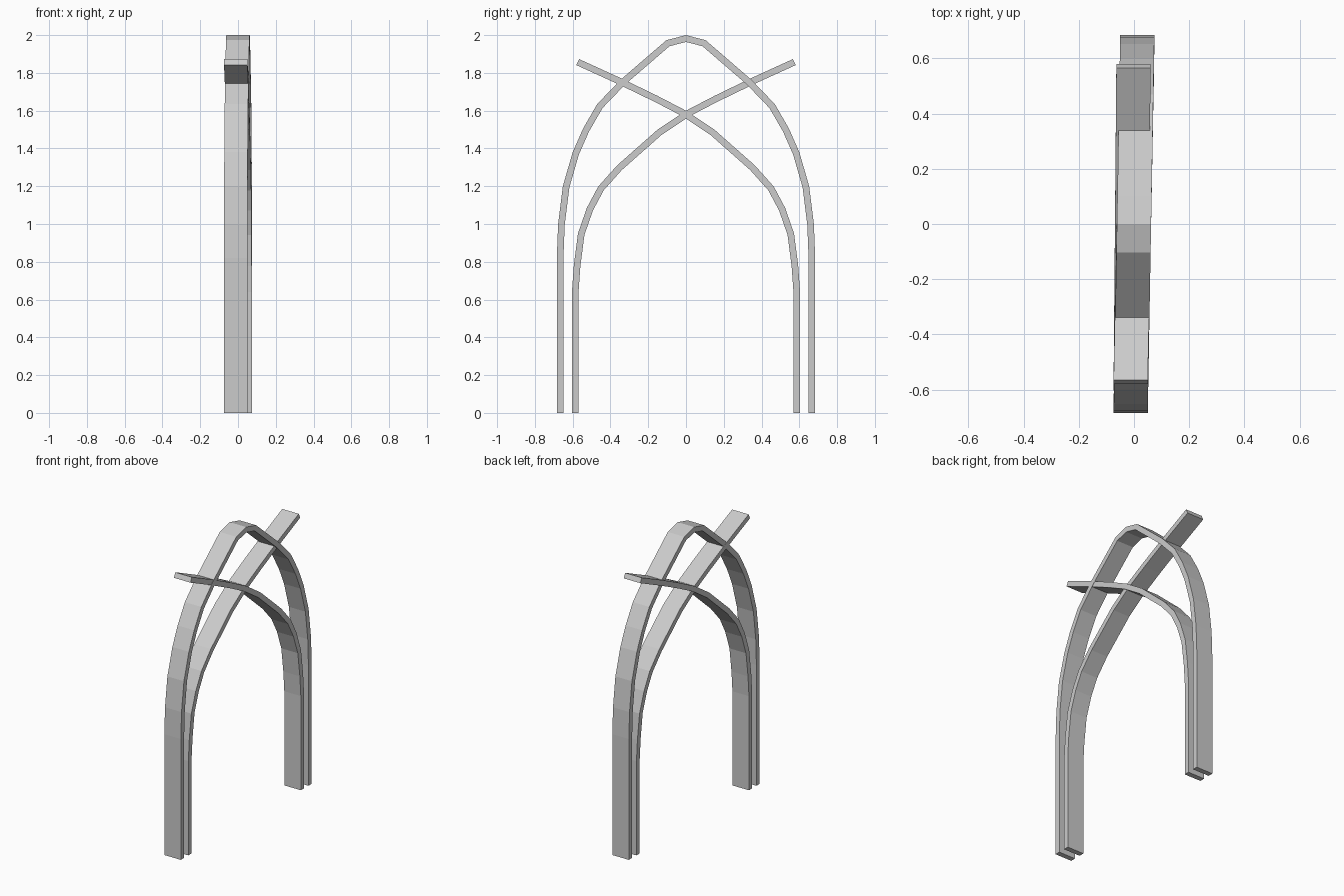
import bpy
from mathutils import Vector

if "Cube" in bpy.data.objects:
    bpy.data.objects.remove(bpy.data.objects["Cube"])

WIDTH, THICK = 0.124, 0.035


def strip(name, path, x_start, x_end, side=1):
    """Sweep a flat rectangular band along an outer-edge path in the YZ plane."""
    pts = [Vector(p) for p in path]
    dirs = [(b - a).normalized() for a, b in zip(pts, pts[1:])]
    normals = [Vector((d.y, -d.x)) for d in dirs]
    y0, y1 = pts[0].x, pts[-1].x
    verts, faces = [], []
    for i, p in enumerate(pts):
        # mitred inward offset keeps the thickness constant
        n0, n1 = normals[max(i - 1, 0)], normals[min(i, len(normals) - 1)]
        m = (n0 + n1).normalized()
        q = p + m * (THICK / m.dot(n1))
        cx = x_start + (x_end - x_start) * (p.x - y0) / (y1 - y0)
        for v, dx in ((p, -1), (p, 1), (q, 1), (q, -1)):
            verts.append((cx + dx * WIDTH / 2, side * v.x, v.y))
    for i in range(len(pts) - 1):
        a = 4 * i
        for k in range(4):
            j = (k + 1) % 4
            f = (a + k, a + j, a + 4 + j, a + 4 + k)
            faces.append(f if side > 0 else f[::-1])
    n = len(verts)
    caps = [(3, 2, 1, 0), (n - 4, n - 3, n - 2, n - 1)]
    faces += caps if side > 0 else [c[::-1] for c in caps]
    mesh = bpy.data.meshes.new(name)
    mesh.from_pydata(verts, [], faces)
    mesh.update()
    obj = bpy.data.objects.new(name, mesh)
    bpy.context.collection.objects.link(obj)
    return obj


# Outer pointed arch, mirrored about y = 0
half = [(-0.684, 0), (-0.684, 0.82), (-0.677, 1.0), (-0.652, 1.2),
        (-0.6, 1.38), (-0.545, 1.505), (-0.47, 1.635), (-0.345, 1.765),
        (-0.104, 1.973)]
arch = half + [(0, 2.0)] + [(-y, z) for y, z in reversed(half)]
strip("outer_arch", arch, -0.012, 0.012)

# Two crossing inner ribs that rise from the legs and overshoot the arch
rib = [(-0.604, 0), (-0.604, 0.64), (-0.594, 0.78), (-0.572, 0.95),
       (-0.525, 1.085), (-0.465, 1.198), (-0.365, 1.31), (-0.15, 1.5),
       (0, 1.6), (0.15, 1.678), (0.34, 1.77), (0.566, 1.873)]
strip("left_rib", rib, -0.012, -0.002)
strip("right_rib", rib, 0.011, -0.012, side=-1)
